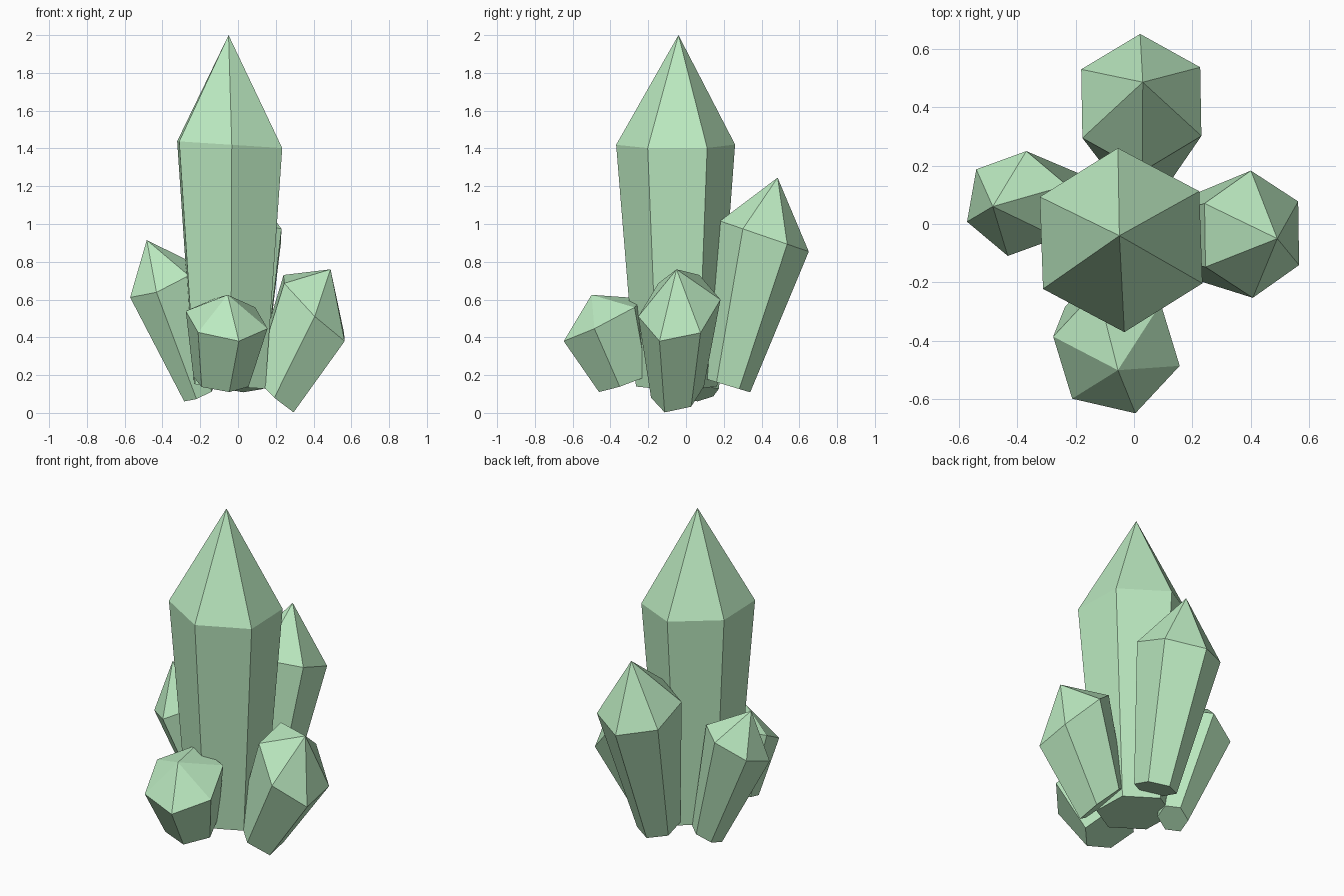
import bpy, bmesh
from math import cos, sin, radians

if "Cube" in bpy.data.objects:
    bpy.data.objects.remove(bpy.data.objects["Cube"])

mat = bpy.data.materials.new("green_crystal")
mat.diffuse_color = (0.5, 0.82, 0.53, 1)
mat.use_nodes = True
mat.node_tree.nodes["Principled BSDF"].inputs["Base Color"].default_value = mat.diffuse_color


def ring(bm, centre, radius, slope, turn, squash):
    """Six-sided ring tilted by the x and y slopes."""
    verts = []
    for i in range(6):
        a = radians(turn + 60 * i)
        dx, dy = radius * squash * cos(a), radius * sin(a)
        verts.append(bm.verts.new((centre[0] + dx, centre[1] + dy,
                                   centre[2] + slope[0] * dx + slope[1] * dy)))
    return verts


def crystal(name, base, base_r, base_slope, shoulder, shoulder_r, slope, tip, turn, squash=1):
    """Tapered six-sided shaft with a pointed cap."""
    bm = bmesh.new()
    low = ring(bm, base, base_r, base_slope, turn, squash)
    high = ring(bm, shoulder, shoulder_r, slope, turn, squash)
    apex = bm.verts.new(tip)
    bm.faces.new(low[::-1])
    for i in range(6):
        j = (i + 1) % 6
        bm.faces.new((low[i], low[j], high[j], high[i]))
        bm.faces.new((high[i], high[j], apex))
    bmesh.ops.recalc_face_normals(bm, faces=bm.faces)
    mesh = bpy.data.meshes.new(name)
    bm.to_mesh(mesh)
    bm.free()
    mesh.materials.append(mat)
    bpy.context.collection.objects.link(bpy.data.objects.new(name, mesh))


# tall centre crystal
crystal("main_crystal", (-0.045, -0.05, 0.14), 0.215, (-0.065, 0),
        (-0.044, -0.055, 1.42), 0.315, (-0.065, 0), (-0.05, -0.04, 2.0), 92)
# four smaller crystals leaning outwards
crystal("back_crystal", (0.03, 0.22, 0.145), 0.12, (0, -0.3),
        (0.025, 0.415, 0.935), 0.235, (0, -0.345), (0.03, 0.485, 1.245), 91)
crystal("left_crystal", (-0.205, 0.09, 0.10), 0.085, (0.4, 0.25),
        (-0.40, 0.07, 0.70), 0.182, (0.42, 0.27), (-0.483, 0.06, 0.915), 80)
crystal("right_crystal", (0.19, -0.045, 0.11), 0.14, (-0.9, 0.2),
        (0.403, -0.035, 0.555), 0.2175, (-0.96, 0.19), (0.49, -0.05, 0.76), 91, 0.85)
crystal("front_crystal", (-0.09, -0.317, 0.165), 0.15, (-0.1, 0.35),
        (-0.06, -0.435, 0.4925), 0.222, (-0.1, 0.5), (-0.055, -0.5, 0.625), -13)
